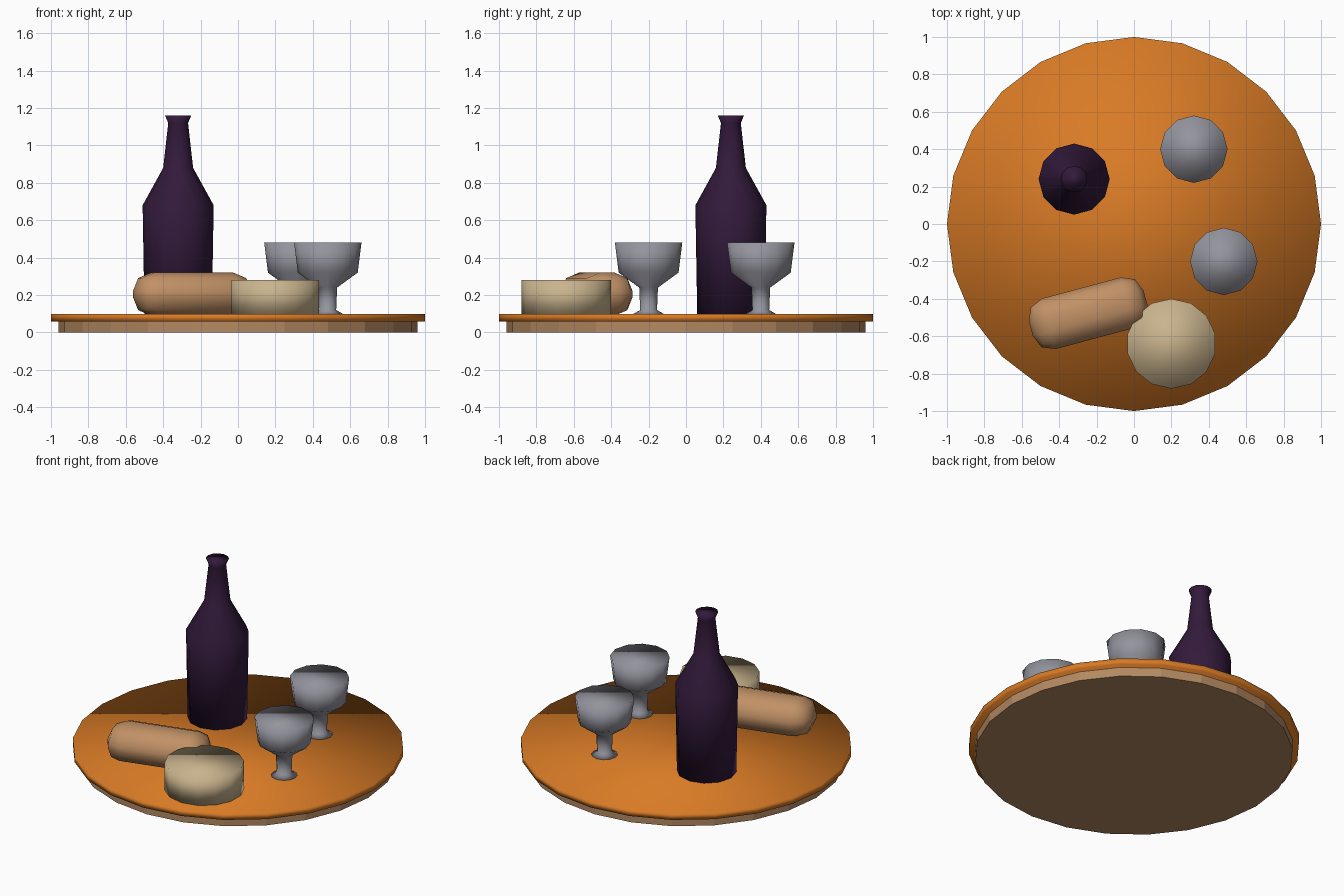
import bpy, bmesh
from math import cos, sin, pi, radians

if "Cube" in bpy.data.objects:
    bpy.data.objects.remove(bpy.data.objects["Cube"])


def srgb(r, g, b):
    return tuple((c / 255) ** 2.2 for c in (r, g, b)) + (1,)


def material(name, colour):
    m = bpy.data.materials.new(name)
    m.diffuse_color = colour
    m.use_nodes = True
    m.node_tree.nodes["Principled BSDF"].inputs["Base Color"].default_value = m.diffuse_color
    return m


def finish(bm, name, loc, mat, smooth=True):
    bmesh.ops.recalc_face_normals(bm, faces=bm.faces)
    for f in bm.faces:
        f.smooth = smooth
    me = bpy.data.meshes.new(name)
    bm.to_mesh(me)
    bm.free()
    ob = bpy.data.objects.new(name, me)
    ob.location = loc
    bpy.context.collection.objects.link(ob)
    if mat:
        me.materials.append(mat)
    return ob


def turned(name, profile, sides, loc, mat, smooth=True):
    """Closed solid of revolution from (radius, z) pairs, first corner on +y."""
    bm = bmesh.new()
    rings = [[bm.verts.new((r * sin(2 * pi * i / sides), r * cos(2 * pi * i / sides), z))
              for i in range(sides)] for r, z in profile]
    for a, b in zip(rings, rings[1:]):
        for i in range(sides):
            j = (i + 1) % sides
            bm.faces.new((a[i], a[j], b[j], b[i]))
    bm.faces.new(rings[0])
    bm.faces.new(rings[-1])
    return finish(bm, name, loc, mat, smooth)


orange = material("glazed_top", srgb(216, 122, 42))
wood = material("wood", srgb(178, 136, 98))
plum = material("dark_glass", srgb(54, 32, 62))
crust = material("crust", srgb(192, 144, 102))
cream = material("cheese_rind", srgb(200, 178, 140))
pewter = material("pewter", srgb(146, 146, 156))

# Board: wooden base and wider top
turned("board_base", [(0.96, 0), (0.96, 0.06)], 24, (0, 0, 0), wood, False)
turned("board_top", [(1, 0.06), (1, 0.10)], 24, (0, 0, 0), orange)

# Bottle with shoulder, neck and flared lip
turned("bottle", [(0.18, 0), (0.19, 0.58), (0.08, 0.78), (0.053, 1.02), (0.07, 1.06)],
       12, (-0.32, 0.24, 0.10), plum)

# Two goblets
for name, x, y in (("goblet_back", 0.32, 0.40), ("goblet_front", 0.48, -0.20)):
    turned(name, [(0.08, 0), (0.045, 0.02), (0.05, 0.14), (0.16, 0.22), (0.18, 0.38)],
           12, (x, y, 0.10), pewter)

# Cheese wheel
turned("cheese_wheel", [(0.24, 0), (0.24, 0.18)], 14, (0.20, -0.64, 0.10), cream)

# Bread loaf: rounded box, turned 15 degrees
bm = bmesh.new()
bmesh.ops.create_cube(bm, size=1)
bmesh.ops.scale(bm, vec=(0.635, 0.28, 0.23), verts=bm.verts)
bmesh.ops.bevel(bm, geom=bm.edges[:], offset=0.1, segments=2, profile=0.5, affect='EDGES')
loaf = finish(bm, "bread_loaf", (-0.245, -0.477, 0.205), crust)
loaf.rotation_euler.z = radians(15)
